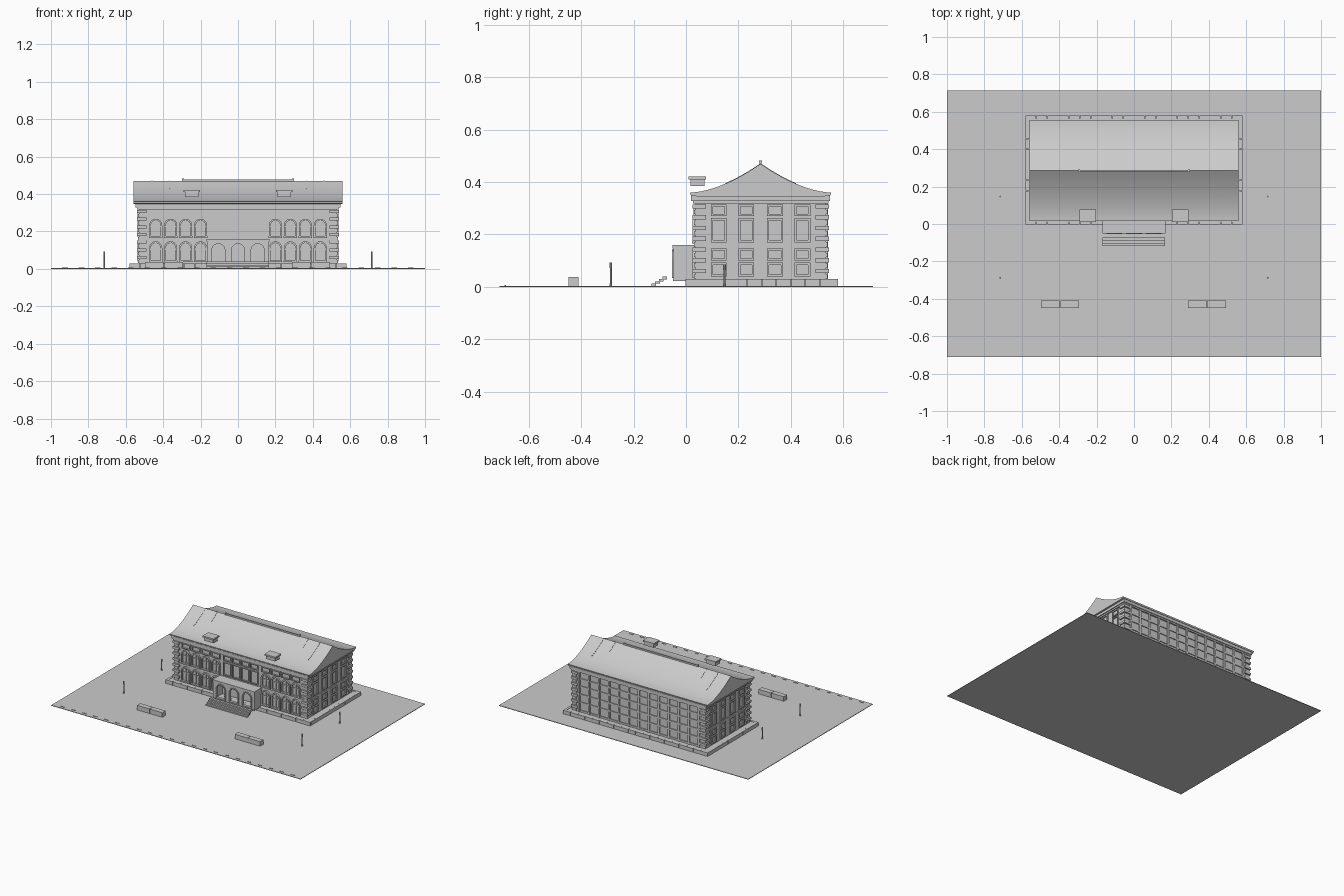
import bpy, bmesh, math
from mathutils import Matrix, Vector

if "Cube" in bpy.data.objects:
    bpy.data.objects.remove(bpy.data.objects["Cube"])

stone = bpy.data.materials.new("light_grey_stone")
stone.diffuse_color = (0.6, 0.6, 0.6, 1)
stone.use_nodes = True
stone.node_tree.nodes["Principled BSDF"].inputs["Base Color"].default_value = stone.diffuse_color


def finish(name, bm, smooth=False):
    bmesh.ops.recalc_face_normals(bm, faces=bm.faces)
    me = bpy.data.meshes.new(name)
    bm.to_mesh(me)
    bm.free()
    me.materials.append(stone)
    ob = bpy.data.objects.new(name, me)
    bpy.context.collection.objects.link(ob)
    if smooth:
        bpy.ops.object.select_all(action='DESELECT')
        ob.select_set(True)
        bpy.context.view_layer.objects.active = ob
        bpy.ops.object.shade_smooth_by_angle(angle=math.radians(35))
    return ob


def add_box(bm, x0, x1, y0, y1, z0, z1):
    m = Matrix.Translation(((x0 + x1) / 2, (y0 + y1) / 2, (z0 + z1) / 2))
    m = m @ Matrix.Diagonal((x1 - x0, y1 - y0, z1 - z0, 1))
    bmesh.ops.create_cube(bm, size=1, matrix=m)


def boxes(name, items):
    bm = bmesh.new()
    for b in items:
        add_box(bm, *b)
    return finish(name, bm)


def frame(x0, x1, z0, z1, w=0.006):
    """Four bars (u0, u1, z0, z1) around a window."""
    return [(x0, x1, z0, z0 + w), (x0, x1, z1 - w, z1),
            (x0, x0 + w, z0 + w, z1 - w), (x1 - w, x1, z0 + w, z1 - w)]


def arch(cx, w, z0, z1, n=10):
    """Outline of a round-headed opening."""
    r = w / 2
    pts = [(cx + r, z0)]
    pts += [(cx + r * math.cos(math.pi * i / n), z1 - r + r * math.sin(math.pi * i / n))
            for i in range(n + 1)]
    return pts + [(cx - r, z0)]


def arch_ring(bm, cx, w, z0, z1, y0, y1, t):
    """Arched frame: a band between two outlines, open at the foot."""
    outer, inner = arch(cx, w, z0, z1), arch(cx, w - 2 * t, z0, z1 - t)
    rings = [[bm.verts.new((x, y, z)) for x, z in o] for o, y in
             ((outer, y0), (inner, y0), (inner, y1), (outer, y1))]
    for a in range(4):
        p, q = rings[a], rings[(a + 1) % 4]
        for i in range(len(p) - 1):
            bm.faces.new((p[i], p[i + 1], q[i + 1], q[i]))
    for i in (0, -1):
        bm.faces.new([r[i] for r in rings])


# Paved site with a row of kerb dashes
boxes("ground", [(-1, 1, -0.712, 0.715, 0, 0.004)])
boxes("kerb_dashes", [(-0.94 + i * 0.088, -0.91 + i * 0.088, -0.693, -0.688, 0.004, 0.007)
                      for i in range(22)])

# Plinth: a slab faced with stone blocks
plinth = [(-0.565, 0.565, 0.012, 0.565, 0.004, 0.028)]
for i in range(20):
    x = -0.58 + i * 0.058
    for y0, y1 in ((-0.002, 0.014), (0.563, 0.58)):
        plinth.append((x + 0.001, x + 0.057, y0, y1, 0.004, 0.03))
for i in range(10):
    y = 0.012 + i * 0.0555
    for s in (-1, 1):
        a, b = sorted((s * 0.563, s * 0.58))
        plinth.append((a, b, y, y + 0.0545, 0.004, 0.03))
boxes("plinth", plinth)

# Main block, floor band and cornice
boxes("main_walls", [(-0.53, 0.53, 0.036, 0.535, 0.028, 0.33)])
boxes("floor_band", [(-0.535, 0.535, 0.031, 0.54, 0.152, 0.162)])
boxes("cornice", [(-0.54, 0.54, 0.026, 0.545, 0.318, 0.328),
                  (-0.547, 0.547, 0.02, 0.551, 0.328, 0.348)])

# Alternating corner quoins
quoins = []
for sx in (-1, 1):
    for back in (0, 1):
        for i in range(14):
            z = 0.032 + i * 0.0205
            d = 0.04 if i % 2 else 0.026
            o = 0.541 if i % 2 else 0.535
            a, b = sorted((sx * o, sx * (0.53 - d)))
            y0 = 0.036 - (o - 0.53) if not back else 0.535 - d
            y1 = 0.036 + d if not back else 0.535 + (o - 0.53)
            quoins.append((a, b, y0, y1, z, z + 0.016))
boxes("quoins", quoins)

# Windows on the end walls
rows = [(0.04, 0.092), (0.1, 0.146), (0.17, 0.262), (0.27, 0.314)]
side = []
for c in (0.125, 0.23, 0.34, 0.445):
    for z0, z1 in rows:
        for u0, u1, a, b in frame(c - 0.03, c + 0.03, z0, z1, 0.008):
            side += [(0.528, 0.538, u0, u1, a, b), (-0.538, -0.528, u0, u1, a, b)]
boxes("side_window_frames", side)

# Window grid on the back wall
back = []
for i in range(13):
    x = -0.48 + i * 0.08
    back.append((x - 0.007, x + 0.007, 0.53, 0.543, 0.03, 0.318))
for z in (0.034, 0.094, 0.15, 0.21, 0.264):
    back.append((-0.487, 0.487, 0.53, 0.541, z, z + 0.01))
boxes("back_window_grid", back)

# Front windows: arched in the wings, square in the centre and attic
wings = [s * (0.2 + 0.08 * i) for s in (-1, 1) for i in range(4)]
bm = bmesh.new()
for c in wings:
    for z0, z1 in ((0.04, 0.147), (0.17, 0.268)):
        arch_ring(bm, c, 0.07, z0, z1, 0.024, 0.04, 0.009)
        add_box(bm, c - 0.036, c + 0.036, 0.022, 0.04, z0 - 0.004, z0 + 0.006)
        add_box(bm, c - 0.003, c + 0.003, 0.031, 0.04, z0, z1 - 0.006)
        add_box(bm, c - 0.027, c + 0.027, 0.031, 0.04, z1 - 0.045, z1 - 0.039)
finish("front_arched_windows", bm, True)
front = []
for c in wings:
    front += frame(c - 0.034, c + 0.034, 0.275, 0.314)
for c in (-0.108, -0.036, 0.036, 0.108):
    front += frame(c - 0.032, c + 0.032, 0.275, 0.314)
    front += frame(c - 0.032, c + 0.032, 0.17, 0.265)
boxes("front_square_windows", [(u0, u1, 0.028, 0.04, a, b) for u0, u1, a, b in front])

# Concave gabled roof with upswept slopes
half = [(0.27 * (1 - i / 12), 0.36 + 0.11 * (i / 12) ** 1.7) for i in range(13)]
profile = [(0.285 - d, z) for d, z in half] + [(0.285 + d, z) for d, z in half[-2::-1]]
profile += [(0.552, 0.35), (0.53, 0.346), (0.04, 0.346), (0.018, 0.35)]
bm = bmesh.new()
end = bm.faces.new([bm.verts.new((-0.56, y, z)) for y, z in profile])
ext = bmesh.ops.extrude_face_region(bm, geom=[end], use_keep_orig=True)
bmesh.ops.translate(bm, vec=(1.12, 0, 0),
                    verts=[v for v in ext["geom"] if isinstance(v, bmesh.types.BMVert)])
finish("roof", bm, True)
boxes("ridge_beam", [(-0.3, 0.3, 0.281, 0.289, 0.462, 0.478),
                     (-0.3, -0.29, 0.279, 0.291, 0.474, 0.482),
                     (0.29, 0.3, 0.279, 0.291, 0.474, 0.482)])

# Slim tile ribs near the roof ends
bm = bmesh.new()
for x, reach in ((0.46, 0.155), (0.365, 0.08)):
    for s in (-1, 1):
        pts = [(y, z) for y, z in profile[:25] if abs(y - 0.285) <= reach]
        lo = [[bm.verts.new((s * x + dx, y, z + dz)) for y, z in pts]
              for dx, dz in ((-0.002, -0.004), (-0.002, 0.002), (0.002, 0.002), (0.002, -0.004))]
        for a in range(4):
            p, q = lo[a], lo[(a + 1) % 4]
            for i in range(len(p) - 1):
                bm.faces.new((p[i], p[i + 1], q[i + 1], q[i]))
        for i in (0, -1):
            bm.faces.new([r[i] for r in lo])
finish("roof_ribs", bm)

# Two roof vents with caps
vents = []
for c in (-0.248, 0.248):
    vents += [(c - 0.036, c + 0.036, 0.018, 0.07, 0.385, 0.41),
              (c - 0.044, c + 0.044, 0.01, 0.077, 0.41, 0.421)]
boxes("roof_vents", vents)

# Entrance porch: arched front wall, side walls and flat roof
bm = bmesh.new()
edges = []
loops = [[(-0.165, 0.03), (0.165, 0.03), (0.165, 0.148), (-0.165, 0.148)]]
loops += [arch(c, 0.072, 0.036, 0.135) for c in (-0.105, 0, 0.105)]
for loop in loops:
    vs = [bm.verts.new((x, -0.048, z)) for x, z in loop]
    edges += [bm.edges.new((vs[i], vs[(i + 1) % len(vs)])) for i in range(len(vs))]
bmesh.ops.triangle_fill(bm, edges=edges, use_beauty=True, normal=Vector((0, -1, 0)))
ext = bmesh.ops.extrude_face_region(bm, geom=bm.faces[:], use_keep_orig=True)
bmesh.ops.translate(bm, vec=(0, 0.02, 0),
                    verts=[v for v in ext["geom"] if isinstance(v, bmesh.types.BMVert)])
finish("porch_arcade", bm)
bm = bmesh.new()
for c in (-0.105, 0, 0.105):
    arch_ring(bm, c, 0.084, 0.034, 0.142, -0.054, -0.046, 0.007)
finish("porch_arch_trim", bm, True)
boxes("porch_sides_and_roof", [(-0.165, -0.15, -0.028, 0.036, 0.03, 0.148),
                               (0.15, 0.165, -0.028, 0.036, 0.03, 0.148),
                               (-0.168, 0.168, -0.052, 0.036, 0.146, 0.16),
                               (-0.165, 0.165, -0.05, 0.0, 0.022, 0.031)])

# Entrance steps
boxes("entrance_steps", [(-0.168, 0.165, -0.132 + i * 0.014, -0.114 + i * 0.014,
                          0.004 + i * 0.008, 0.012 + i * 0.009) for i in range(4)])

# Planter boxes in the forecourt
boxes("planters", [(a, a + 0.1, -0.448, -0.41, 0.004, 0.037)
                   for a in (-0.497, -0.394, 0.288, 0.391)])

# Lamp posts
bm = bmesh.new()
for x in (-0.715, 0.715):
    for y, h in ((0.147, 0.085), (-0.287, 0.092)):
        for r, z0, z1 in ((0.0035, 0.004, h), (0.005, h - 0.02, h), (0.005, 0.004, 0.012)):
            bmesh.ops.create_cone(bm, cap_ends=True, segments=8, radius1=r, radius2=r, depth=z1 - z0,
                                  matrix=Matrix.Translation((x, y, (z0 + z1) / 2)))
finish("lamp_posts", bm, True)
